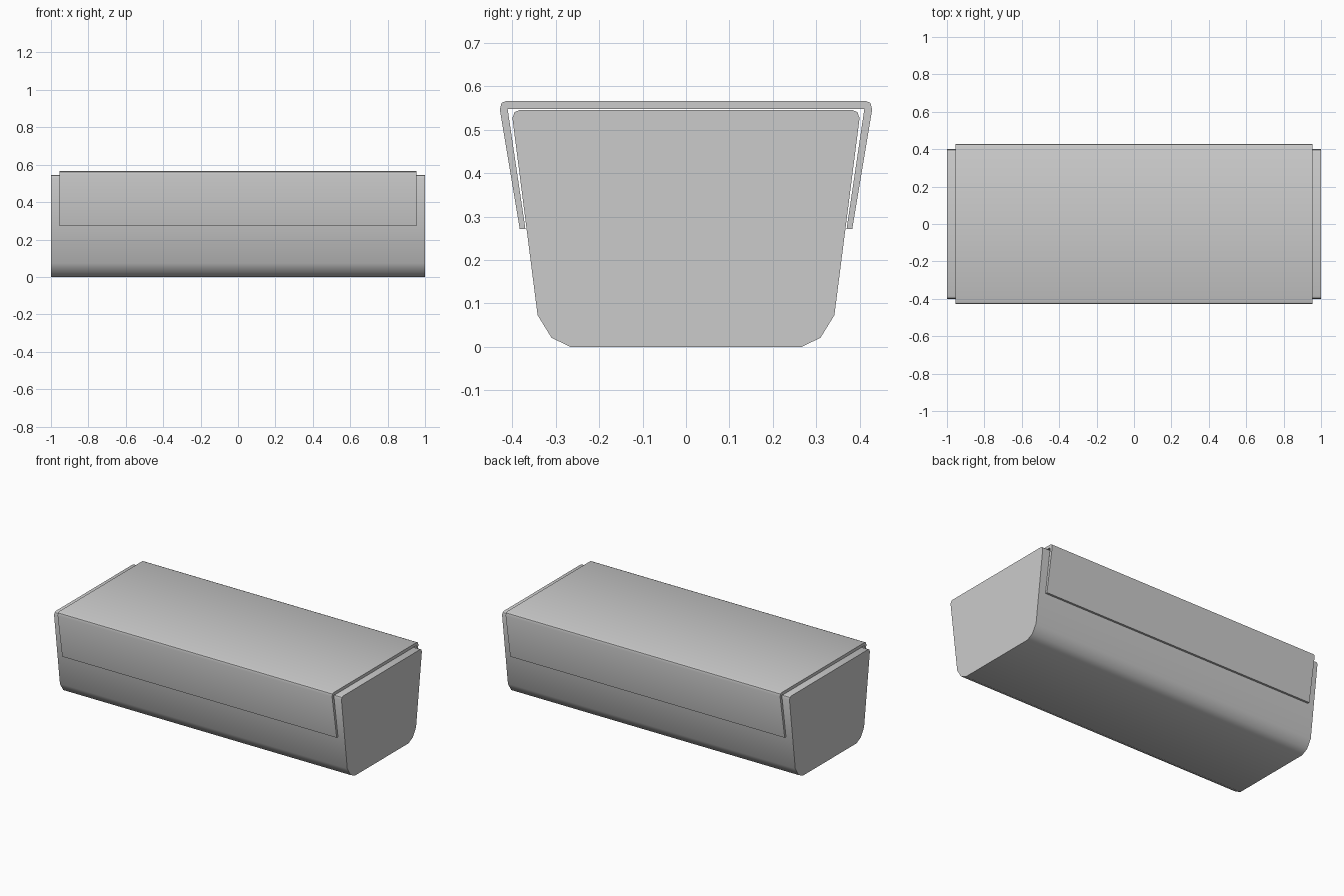
import bpy, bmesh

if "Cube" in bpy.data.objects:
    bpy.data.objects.remove(bpy.data.objects["Cube"])


def extrude_profile(name, half, half_len, smooth_angle):
    """Mirror a half (y, z) outline across y = 0 and extrude it along x."""
    outline = half + [(-y, z) for y, z in reversed(half)]
    bm = bmesh.new()
    face = bm.faces.new([bm.verts.new((-half_len, y, z)) for y, z in outline])
    ext = bmesh.ops.extrude_face_region(bm, geom=[face], use_keep_orig=True)
    verts = [g for g in ext["geom"] if isinstance(g, bmesh.types.BMVert)]
    bmesh.ops.translate(bm, verts=verts, vec=(2 * half_len, 0, 0))
    bmesh.ops.recalc_face_normals(bm, faces=bm.faces)
    mesh = bpy.data.meshes.new(name)
    bm.to_mesh(mesh)
    bm.free()
    ob = bpy.data.objects.new(name, mesh)
    bpy.context.collection.objects.link(ob)
    bpy.ops.object.select_all(action='DESELECT')
    ob.select_set(True)
    bpy.context.view_layer.objects.active = ob
    bpy.ops.object.shade_smooth_by_angle(angle=smooth_angle)
    return ob


# Tapered solid body with chamfered lower corners
extrude_profile("body", [(0.267, 0), (0.310, 0.021), (0.342, 0.073),
                         (0.400, 0.527), (0.395, 0.541), (0.382, 0.546)],
                1.0, 0.7)

# Folded cover: thin top with two angled side flaps
extrude_profile("cover", [(0.411, 0.548), (0.370, 0.271), (0.383, 0.271),
                          (0.429, 0.547), (0.425, 0.562), (0.413, 0.567)],
                0.955, 0.7)
